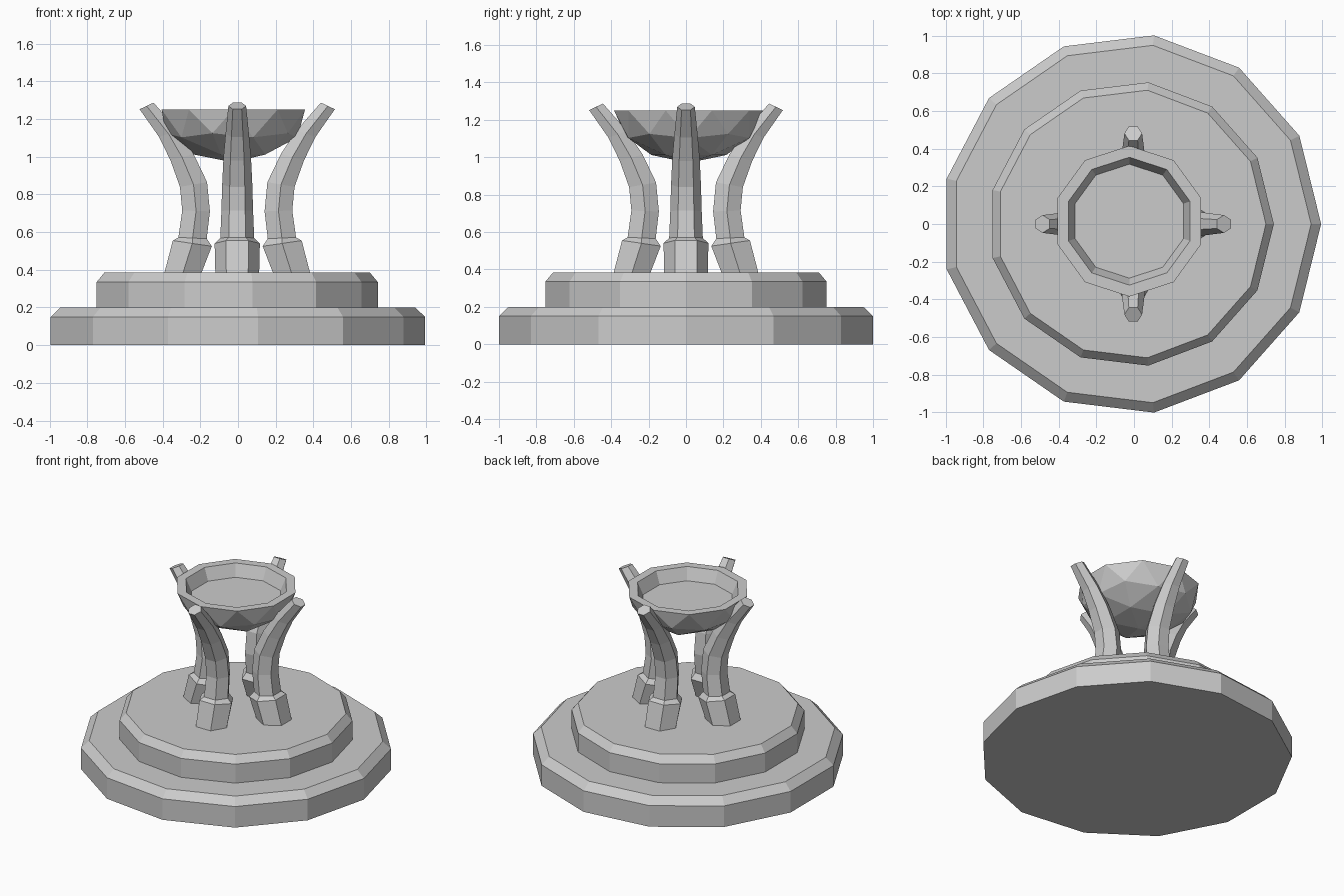
import bpy, bmesh, math
from mathutils import Vector

cube = bpy.data.objects.get("Cube")
if cube:
    bpy.data.objects.remove(cube, do_unlink=True)

stone = bpy.data.materials.new("grey_stone")
stone.use_nodes = True
colour = (0.6, 0.6, 0.6, 1)
stone.diffuse_color = colour
stone.node_tree.nodes["Principled BSDF"].inputs["Base Color"].default_value = colour


def finish(bm, name, location):
    bmesh.ops.recalc_face_normals(bm, faces=bm.faces)
    mesh = bpy.data.meshes.new(name)
    bm.to_mesh(mesh)
    bm.free()
    mesh.materials.append(stone)
    obj = bpy.data.objects.new(name, mesh)
    obj.location = location
    bpy.context.collection.objects.link(obj)
    return obj


def loft(bm, rings):
    """Skin a closed tube through rings of points and cap both ends."""
    loops = [[bm.verts.new(p) for p in ring] for ring in rings]
    n = len(loops[0])
    for a, b in zip(loops, loops[1:]):
        for i in range(n):
            j = (i + 1) % n
            bm.faces.new((a[i], a[j], b[j], b[i]))
    bm.faces.new(loops[0])
    bm.faces.new(loops[-1])


def circle(radius, z, sides):
    step = math.tau / sides
    return [(radius * math.cos(i * step), radius * math.sin(i * step), z)
            for i in range(sides)]


# Stepped base: two chamfered thirteen-sided tiers
for name, profile in (
    ("lower_tier", ((1.008, 0), (1.008, 0.15), (0.955, 0.2))),
    ("upper_tier", ((0.757, 0.2), (0.757, 0.335), (0.715, 0.385))),
):
    bm = bmesh.new()
    loft(bm, [circle(r, z, 13) for r, z in profile])
    finish(bm, name, (-0.015, 0, 0))

# Bowl: lower half of a flattened faceted sphere with a sunken top
bm = bmesh.new()
bmesh.ops.create_icosphere(bm, subdivisions=2, radius=0.4)
bmesh.ops.bisect_plane(bm, geom=bm.verts[:] + bm.edges[:] + bm.faces[:],
                       plane_co=(0, 0, 0), plane_no=(0, 0, 1), clear_outer=True)
rim = [e for e in bm.edges if e.is_boundary]
top = bmesh.ops.contextual_create(bm, geom=rim)["faces"][0]
for v in bm.verts:
    v.co.z *= 0.7
for scale, drop in ((0.85, 0), (0.9, 0.085)):
    bmesh.ops.inset_region(bm, faces=[top], thickness=0.01)
    for v in top.verts:
        direction = Vector((v.co.x, v.co.y, 0)).normalized()
        radius = 0.4 * scale if drop == 0 else 0.4 * 0.85 * scale
        v.co = direction * radius - Vector((0, 0, drop))
finish(bm, "bowl", (-0.025, 0.015, 1.25))

# Legs: hexagonal sections given as inner (r, z), outer (r, z), half width
sections = (
    ((0.195, 0.37), (0.39, 0.37), 0.116),
    ((0.135, 0.525), (0.342, 0.555), 0.12),
    ((0.162, 0.565), (0.312, 0.572), 0.09),
    ((0.145, 0.71), (0.292, 0.715), 0.084),
    ((0.16, 0.865), (0.304, 0.84), 0.08),
    ((0.232, 1.015), (0.354, 0.98), 0.073),
    ((0.315, 1.14), (0.415, 1.105), 0.062),
    ((0.444, 1.287), (0.518, 1.252), 0.047),
)


def hexagon(inner, outer, half):
    a, b = Vector((inner[0], 0, inner[1])), Vector((outer[0], 0, outer[1]))
    side = Vector((0, half, 0))
    mid = (a + b) / 2
    return [b - side / 2, b + side / 2, mid + side,
            a + side / 2, a - side / 2, mid - side]


for i, name in enumerate(("left_leg", "back_leg", "right_leg", "front_leg")):
    bm = bmesh.new()
    loft(bm, [hexagon(*s) for s in sections])
    leg = finish(bm, name, (-0.004, 0, 0))
    leg.rotation_euler.z = i * math.pi / 2
